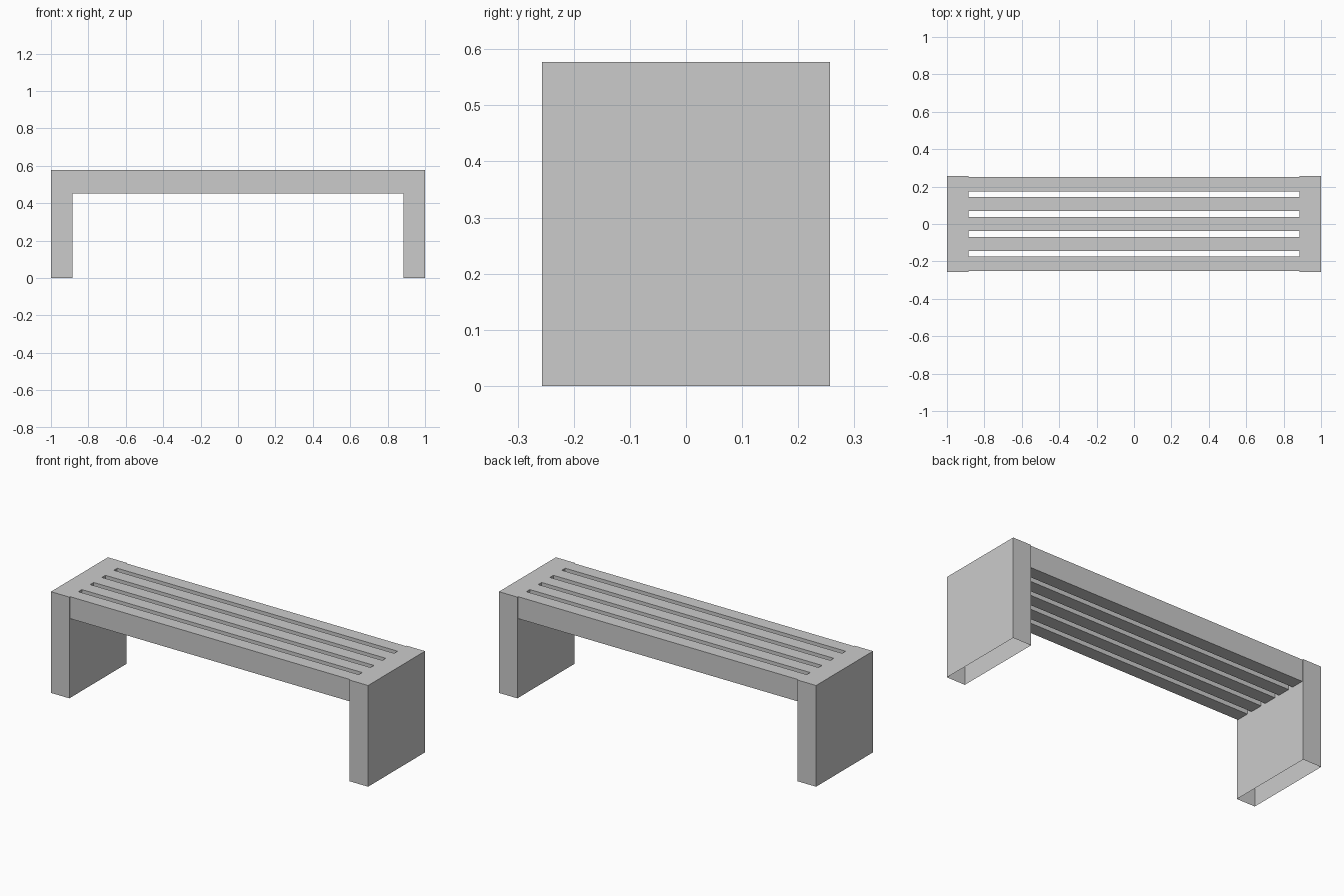
import bpy
import bmesh

if "Cube" in bpy.data.objects:
    bpy.data.objects.remove(bpy.data.objects["Cube"])

LENGTH_HALF, LEG_INNER = 1.0, 0.884
TOP, SEAT_BOTTOM = 0.577, 0.452
LEG_DEPTH, SEAT_DEPTH = 0.513, 0.50
SLATS, GAP = 5, 0.031


def box(name, lo, hi, open_bottom=False):
    bm = bmesh.new()
    bmesh.ops.create_cube(bm, size=1)
    for v in bm.verts:
        v.co = [l + (c + 0.5) * (h - l) for l, h, c in zip(lo, hi, v.co)]
    bm.normal_update()
    if open_bottom:
        bottom = [f for f in bm.faces if f.normal.z < -0.5]
        bmesh.ops.delete(bm, geom=bottom, context='FACES_ONLY')
    mesh = bpy.data.meshes.new(name)
    bm.to_mesh(mesh)
    bm.free()
    obj = bpy.data.objects.new(name, mesh)
    bpy.context.collection.objects.link(obj)
    return obj


# Hollow end legs, open underneath
for name, x0, x1 in (("left_leg", -LENGTH_HALF, -LEG_INNER),
                     ("right_leg", LEG_INNER, LENGTH_HALF)):
    box(name, (x0, -LEG_DEPTH / 2, 0), (x1, LEG_DEPTH / 2, TOP), open_bottom=True)

# Seat slats spanning between the legs, slightly recessed front and back
width = (SEAT_DEPTH - GAP * (SLATS - 1)) / SLATS
for i in range(SLATS):
    y = -SEAT_DEPTH / 2 + i * (width + GAP)
    box(f"seat_slat_{i + 1}", (-LEG_INNER, y, SEAT_BOTTOM), (LEG_INNER, y + width, TOP))
